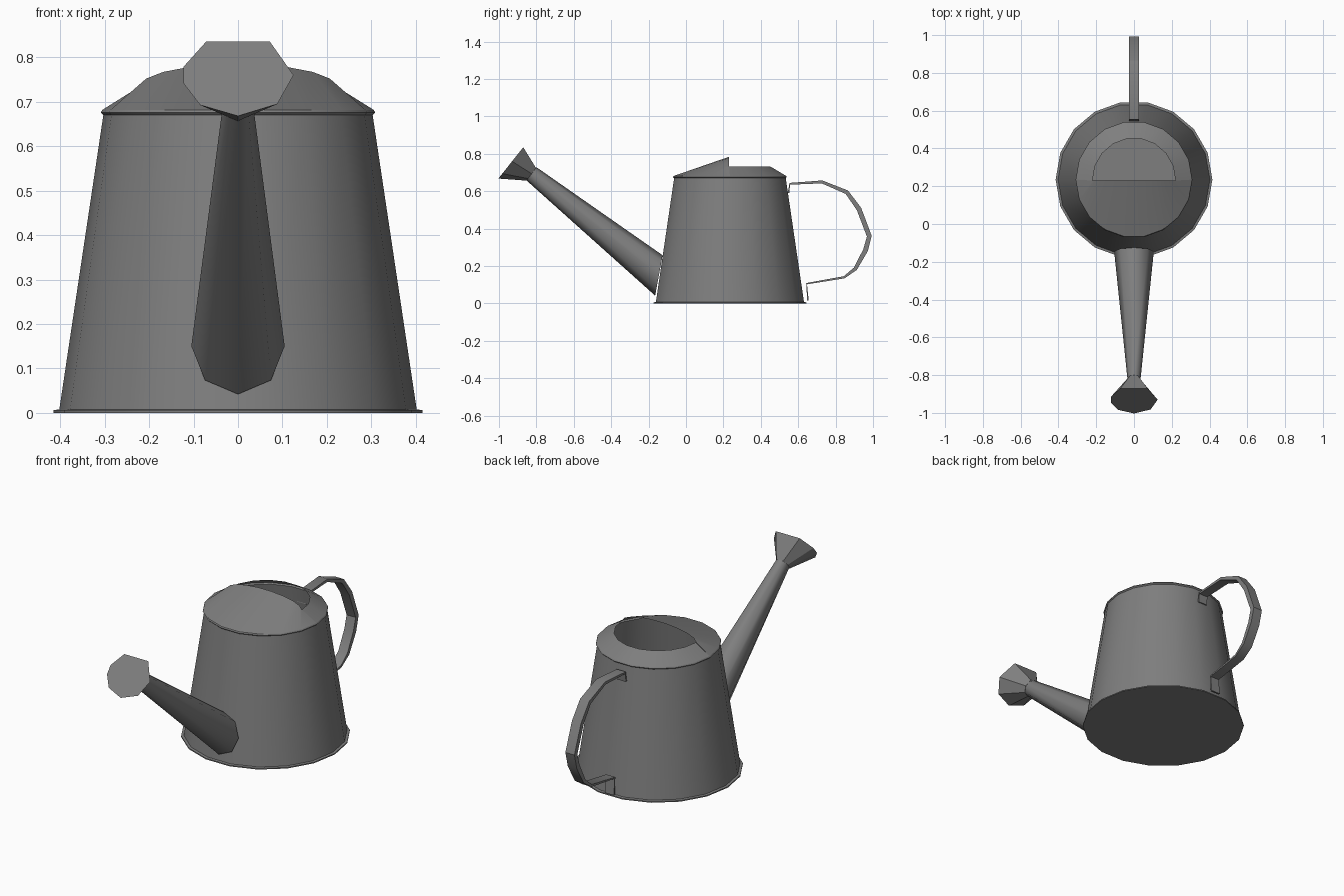
import bpy, bmesh
from math import sin, cos, radians, pi
from mathutils import Vector

if "Cube" in bpy.data.objects:
    bpy.data.objects.remove(bpy.data.objects["Cube"])

metal = bpy.data.materials.new("dull grey metal")
metal.use_nodes = True
grey = (0.21, 0.21, 0.21, 1)
metal.diffuse_color = grey
metal.node_tree.nodes["Principled BSDF"].inputs["Base Color"].default_value = grey

CY = 0.235   # centre of the can along y
SIDES = 18


def loft(name, rings, closed=True, cap_start=False, cap_end=False, smooth=35):
    """Skin a list of equal-length point rings into one object."""
    bm = bmesh.new()
    rows = [[bm.verts.new(p) for p in ring] for ring in rings]
    n = len(rows[0])
    for a, b in zip(rows, rows[1:]):
        for i in range(n if closed else n - 1):
            j = (i + 1) % n
            bm.faces.new((a[i], a[j], b[j], b[i]))
    if cap_start:
        bm.faces.new(rows[0][::-1])
    if cap_end:
        bm.faces.new(rows[-1])
    bmesh.ops.recalc_face_normals(bm, faces=bm.faces)
    mesh = bpy.data.meshes.new(name)
    bm.to_mesh(mesh)
    bm.free()
    obj = bpy.data.objects.new(name, mesh)
    bpy.context.collection.objects.link(obj)
    mesh.materials.append(metal)
    if smooth:
        bpy.ops.object.select_all(action='DESELECT')
        obj.select_set(True)
        bpy.context.view_layer.objects.active = obj
        bpy.ops.object.shade_smooth_by_angle(angle=radians(smooth))
    return obj


def circle(r, z):
    return [(r * cos(2 * pi * i / SIDES), CY + r * sin(2 * pi * i / SIDES), z)
            for i in range(SIDES)]


def oval(angles, centre, half_x, half_up):
    """Tilted ring: x across, half_up is the upward half axis."""
    c, u = Vector(centre), Vector(half_up)
    return [c + Vector((half_x * cos(a), 0, 0)) + u * sin(a) for a in angles]


# Tapered can with a thin foot flange and a rolled top rim
loft("can_body", [circle(r, z) for r, z in
                  ((0.415, 0), (0.415, 0.006), (0.402, 0.008), (0.303, 0.67),
                   (0.309, 0.676), (0.305, 0.682))], cap_start=True)

# Lid: raised hood over the front half, open collar at the back
rim = circle(0.305, 0.682)
half = SIDES // 2
front_angles = [pi + pi * i / half for i in range(half + 1)]
back_angles = [pi * i / half for i in range(half + 1)]
hood_edge = [(0.22 * cos(a), 0.23, 0.735 + 0.05 * abs(sin(a))) for a in front_angles]
loft("lid_hood", [rim[half:] + rim[:1], hood_edge], closed=False)
collar_edge = [(0.22 * cos(a), 0.23 + 0.225 * sin(a), 0.732) for a in back_angles]
loft("lid_collar", [rim[:half + 1], collar_edge], closed=False)

# Spout running from the lower front wall to the neck
eight = [-pi / 2 + pi * i / 4 for i in range(8)]
loft("spout", [oval(eight, (0, -0.145, 0.15), 0.105, (0, 0.02, 0.108)),
               oval(eight, (0, -0.827, 0.694), 0.034, (0, 0.027, 0.035))],
     smooth=50)

# Flared sprinkler head with a flat faceted face
facets = [radians(d) for d in (-90, -45, 0, 55, 125, 168, 192, 227)]
loft("sprinkler_head", [oval(facets, (0, -0.825, 0.694), 0.036, (0, 0.028, 0.037)),
                        oval(facets, (0, -0.93, 0.76), 0.125, (0, 0.073, 0.092))],
     cap_end=True, smooth=0)

# Flat band handle with tabs against the wall
path = [(0.548, 0.59), (0.555, 0.64), (0.727, 0.65), (0.86, 0.595), (0.925, 0.505),
        (0.98, 0.36), (0.96, 0.285), (0.905, 0.185), (0.845, 0.14),
        (0.645, 0.106), (0.652, 0.015)]
thick = [0.008, 0.01, 0.016, 0.022, 0.026, 0.026, 0.026, 0.02, 0.012, 0.008, 0.008]
points = [Vector((0, y, z)) for y, z in path]
band = []
for i, p in enumerate(points):
    along = (points[min(i + 1, len(points) - 1)] - points[max(i - 1, 0)]).normalized()
    side = Vector((0.027, 0, 0))
    out = along.cross(Vector((1, 0, 0))) * thick[i] / 2
    band.append([p - side - out, p + side - out, p + side + out, p - side + out])
loft("handle", band, cap_start=True, cap_end=True, smooth=30)
